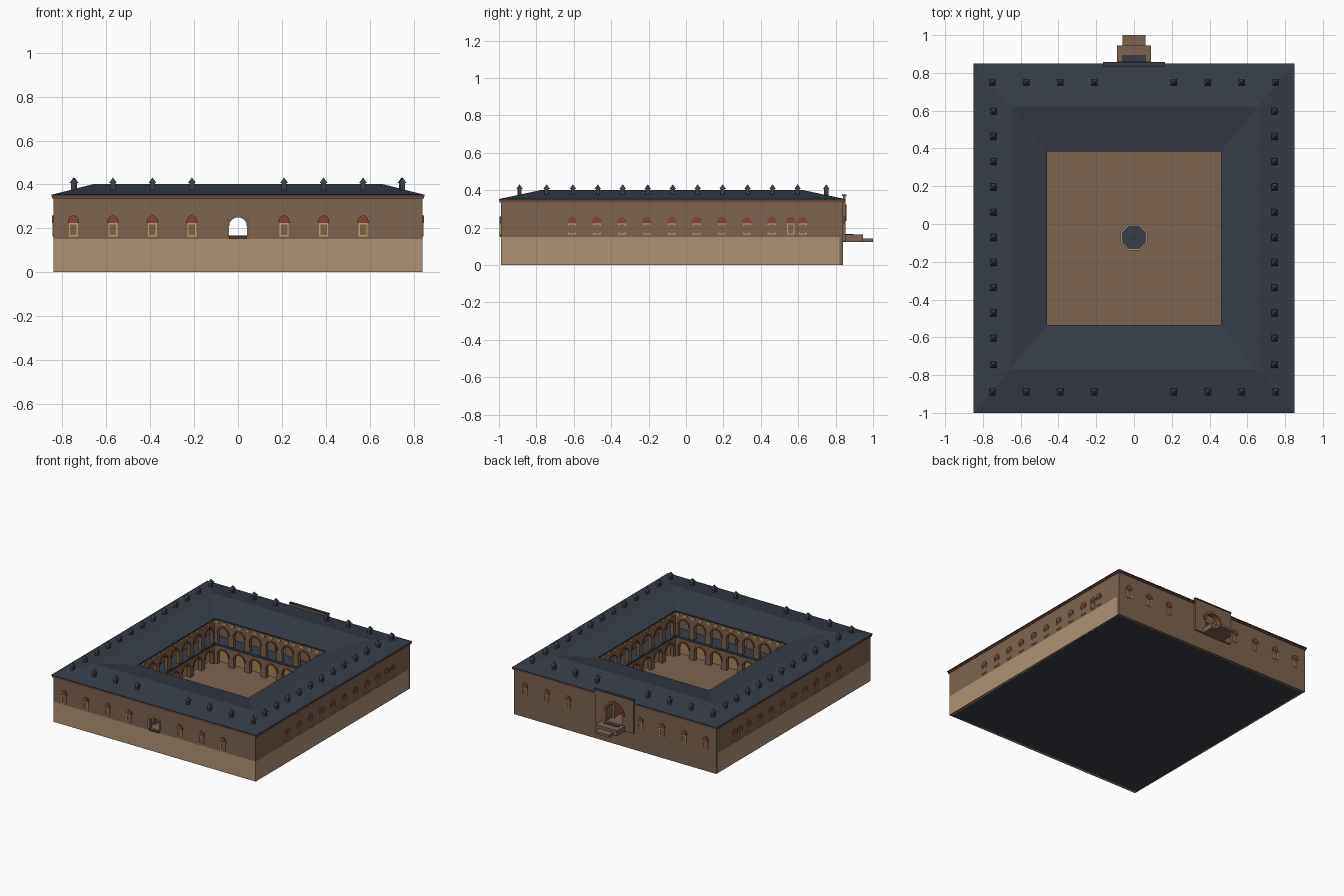
import bpy, bmesh, math
from mathutils import Vector

if "Cube" in bpy.data.objects:
    bpy.data.objects.remove(bpy.data.objects["Cube"])

C = -0.075                                   # y centre of the building
HX, HY, HC = 0.84, 0.915, 0.47               # outer half sizes, courtyard half size


def mat(name, r, g, b):
    m = bpy.data.materials.new(name)
    m.diffuse_color = (r, g, b, 1)
    m.use_nodes = True
    m.node_tree.nodes["Principled BSDF"].inputs["Base Color"].default_value = m.diffuse_color
    return m


BROWN = mat("wall brown", .205, .127, .079)
TAN = mat("base tan", .43, .29, .172)
SLATE = mat("roof slate", .038, .048, .067)
RED = mat("brick red", .22, .062, .035)
GOLD = mat("trim gold", .60, .35, .13)
DARK = mat("dark brown", .10, .055, .032)
OCHRE = mat("ochre infill", .40, .24, .09)

# side frames: s runs along the wall, t points outward from the centre
FRONT = lambda s, t, z: Vector((s, C - t, z))
BACK = lambda s, t, z: Vector((-s, C + t, z))
RIGHT = lambda s, t, z: Vector((t, C + s, z))
LEFT = lambda s, t, z: Vector((-t, C - s, z))
SIDES = (FRONT, BACK, RIGHT, LEFT)


def finish(name, bm, m):
    bmesh.ops.recalc_face_normals(bm, faces=bm.faces)
    me = bpy.data.meshes.new(name)
    bm.to_mesh(me)
    bm.free()
    me.materials.append(m)
    ob = bpy.data.objects.new(name, me)
    bpy.context.collection.objects.link(ob)
    return ob


def prism(bm, F, pts, t0, t1):
    a = [bm.verts.new(F(s, t0, z)) for s, z in pts]
    b = [bm.verts.new(F(s, t1, z)) for s, z in pts]
    bm.faces.new(a)
    bm.faces.new(b[::-1])
    for i in range(len(pts)):
        j = (i + 1) % len(pts)
        bm.faces.new((a[i], b[i], b[j], a[j]))


def box(bm, F, s0, s1, t0, t1, z0, z1):
    prism(bm, F, [(s0, z0), (s1, z0), (s1, z1), (s0, z1)], t0, t1)


def arc(c, w, zs, n=10):
    return [(c - w * math.cos(math.pi * k / n), zs + w * math.sin(math.pi * k / n)) for k in range(n + 1)]


def wall(bm, F, s0, s1, z0, z1, ops, t0, t1):
    """Wall panel with arched openings (centre, half width, sill, spring)."""
    cur = s0
    for c, w, zb, zs in ops:
        box(bm, F, cur, c - w, t0, t1, z0, z1)
        if zb > z0:
            box(bm, F, c - w, c + w, t0, t1, z0, zb)
        prism(bm, F, arc(c, w, zs) + [(c + w, z1), (c - w, z1)], t0, t1)
        cur = c + w
    box(bm, F, cur, s1, t0, t1, z0, z1)


def ring(bm, F, c, w0, w1, zs, t0, t1):
    prism(bm, F, arc(c, w1, zs) + arc(c, w0, zs)[::-1], t0, t1)


def square_ring(bm, hx0, hy0, hx1, hy1, z0, z1):
    """Rectangular frame between an inner and an outer outline."""
    for F, a, b, l in ((FRONT, hy0, hy1, hx1), (BACK, hy0, hy1, hx1), (RIGHT, hx0, hx1, hy0), (LEFT, hx0, hx1, hy0)):
        box(bm, F, -l, l, a, b, z0, z1)


# outer walls
DOOR = (0, .04, .165, .21)
PORTAL = (0, .065, .16, .235)
bm = bmesh.new()
wall(bm, FRONT, -HX, HX, .15, .34, [DOOR], HY - .02, HY)
wall(bm, BACK, -HX, HX, 0, .34, [PORTAL], HY - .02, HY)
for F in (RIGHT, LEFT):
    box(bm, F, -HY + .02, HY - .02, HX - .02, HX, .15, .34)
finish("outer_walls", bm, BROWN)
bm = bmesh.new()
box(bm, FRONT, -HX, HX, HY - .02, HY, 0, .15)
for F in (RIGHT, LEFT):
    box(bm, F, -HY + .02, HY - .02, HX - .02, HX, 0, .15)
finish("base_walls", bm, TAN)

# underside, courtyard floor
bm = bmesh.new()
box(bm, FRONT, -HX, HX, -HY, HY, 0, .003)
finish("underside", bm, SLATE)
bm = bmesh.new()
box(bm, FRONT, -.55, .55, -.55, .55, .003, .01)
finish("court_floor", bm, BROWN)

# red cornice and hipped roof ring
bm = bmesh.new()
square_ring(bm, HX - .05, HY - .05, .847, .922, .335, .35)
finish("outer_cornice", bm, RED)
bm = bmesh.new()
loops = []
for hx, hy, z in ((.46, .459, .345), (.85, .925, .345), (.85, .925, .353), (.655, .695, .402), (.46, .459, .353)):
    loops.append([bm.verts.new((x * hx, C + y * hy, z)) for x, y in ((-1, -1), (1, -1), (1, 1), (-1, 1))])
for k in range(5):
    a, b = loops[k], loops[(k + 1) % 5]
    for i in range(4):
        bm.faces.new((a[i], a[(i + 1) % 4], b[(i + 1) % 4], b[i]))
finish("roof", bm, SLATE)

# chimneys with pyramid caps
spots = [(sx * x, y) for x in (.21, .39, .57, .75) for sx in (-1, 1) for y in (.75, -.89)]
spots += [(sx * .745, -.605 + i * .1335) for i in range(10) for sx in (-1, 1)]
spots += [(sx * .745, -.745) for sx in (-1, 1)]
bm = bmesh.new()
for x, y in spots:
    s, t = x, C - y
    box(bm, FRONT, s - .011, s + .011, t - .011, t + .011, .355, .408)
    p = [bm.verts.new((x + a * .018, y + b * .018, .406)) for a, b in ((-1, -1), (1, -1), (1, 1), (-1, 1))]
    top = bm.verts.new((x, y, .432))
    bm.faces.new(p[::-1])
    for i in range(4):
        bm.faces.new((p[i], p[(i + 1) % 4], top))
finish("chimneys", bm, SLATE)

# blind windows: gold frame and red lunette
side_y = [-.61 + i * .1335 for i in range(9)] + [.56, .625]
wins = [(FRONT, HY, x, True) for x in (-.75, -.57, -.39, -.21, .21, .39, .57)]
wins += [(BACK, HY, -x, True) for x in (.75, .57, .39, -.21, -.39, -.57, -.75)]
wins += [(RIGHT, HX, y - C, y == .56) for y in side_y] + [(LEFT, HX, C - y, y == .56) for y in side_y]
fr, lu = bmesh.new(), bmesh.new()
for F, t, s, full in wins:
    box(fr, F, s - .021, s + .021, t, t + .006, .163, .169)
    box(fr, F, s - .021, s + .021, t, t + .006, .217, .223)
    for e in (-1, 1):
        for z0, z1 in ([(.169, .217)] if full else [(.169, .175), (.211, .217)]):
            box(fr, F, s + e * .018 - .003, s + e * .018 + .003, t, t + .006, z0, z1)
    prism(lu, F, [(x, .225 + (z - .225) * 1.3) for x, z in arc(s, .026, .225)], t, t + .007)
finish("window_frames", fr, GOLD)
finish("window_lunettes", lu, RED)

# front door trim
bm = bmesh.new()
for e in (-1, 1):
    box(bm, FRONT, e * .046 - .005, e * .046 + .005, HY, HY + .008, .165, .24)
finish("front_door_jambs", bm, TAN)
bm = bmesh.new()
box(bm, FRONT, -.04, .04, HY - .02, HY + .008, .15, .165)
finish("front_door_sill", bm, DARK)

# rear portal: panel, arch, recess, steps
bm = bmesh.new()
wall(bm, BACK, -.16, .16, .125, .37, [PORTAL], HY, HY + .013)
wall(bm, BACK, -.09, .09, .125, .33, [(0, .045, .16, .225)], HY - .07, HY - .055)
for e in (-1, 1):
    box(bm, BACK, e * .075 - .01, e * .075 + .01, HY - .055, HY - .02, .125, .33)
finish("rear_portal", bm, BROWN)
bm = bmesh.new()
ring(bm, BACK, 0, .065, .088, .235, HY + .013, HY + .019)
finish("rear_portal_arch", bm, RED)
bm = bmesh.new()
box(bm, BACK, -.163, .163, HY - .005, HY + .017, .37, .378)
box(bm, BACK, -.063, .063, HY + .013, HY + .055, .163, .167)
finish("portal_coping_and_mat", bm, SLATE)
bm = bmesh.new()
box(bm, BACK, -.09, .09, HY - .06, 1.02, .123, .163)
box(bm, BACK, -.06, .06, 1.02, 1.075, .123, .142)
finish("rear_steps", bm, BROWN)

# passages through the front and rear wings
bm = bmesh.new()
for F in (FRONT, BACK):
    for e in (-1, 1):
        box(bm, F, e * .055 - .007, e * .055 + .007, .59, HY - .07, .15, .28)
    box(bm, F, -.06, .06, .59, HY - .02, .15, .163)
    box(bm, F, -.06, .06, .59, HY - .07, .27, .28)
finish("passages", bm, BROWN)

# two-storey courtyard arcades
P = 2 * HC / 7
cs = [(i - 3) * P for i in range(7)]
E = HC + .025
ar, rg, fl, inf, bk, dn = (bmesh.new() for _ in range(6))
for F in SIDES:
    wall(ar, F, -E, E, .01, .15, [(c, .045, .01, .075) for c in cs], HC, E)
    wall(ar, F, -E, E, .165, .345, [(c, .045, .165, .245) for c in cs], HC, E)
    for c in cs:
        ring(rg, F, c, .045, .056, .075, HC - .004, HC)
        ring(rg, F, c, .045, .056, .245, HC - .004, HC)
    box(fl, F, -.6, .6, HC - .008, .6, .15, .165)
    box(inf, F, -.52, .52, .515, .525, .01, .15)
    hole = [(0, .045, .165, .225)] if F in (FRONT, BACK) else []
    wall(bk, F, -.6, .6, .165, .35, hole, .575, .595)
    for i in range(15):
        s = -HC + .02 + i * (2 * HC - .04) / 14
        box(dn, F, s - .014, s + .014, HC - .007, HC, .318, .334)
finish("arcade_walls", ar, BROWN)
finish("arcade_arches", rg, RED)
finish("gallery_floor", fl, SLATE)
finish("lower_arch_infill", inf, OCHRE)
finish("gallery_back_walls", bk, BROWN)
finish("court_dentils", dn, GOLD)


# octagonal fountain
def octagon(name, r, z0, z1, m):
    b = bmesh.new()
    pts = [(r * math.cos(math.pi * (k + .5) / 4), r * math.sin(math.pi * (k + .5) / 4)) for k in range(8)]
    prism(b, lambda s, t, z: Vector((s, -.07 + z, t)), pts, z0, z1)
    finish(name, b, m)


octagon("fountain_rim", .076, .01, .04, TAN)
octagon("fountain_water", .068, .03, .043, SLATE)
octagon("fountain_spout", .01, .04, .06, DARK)
